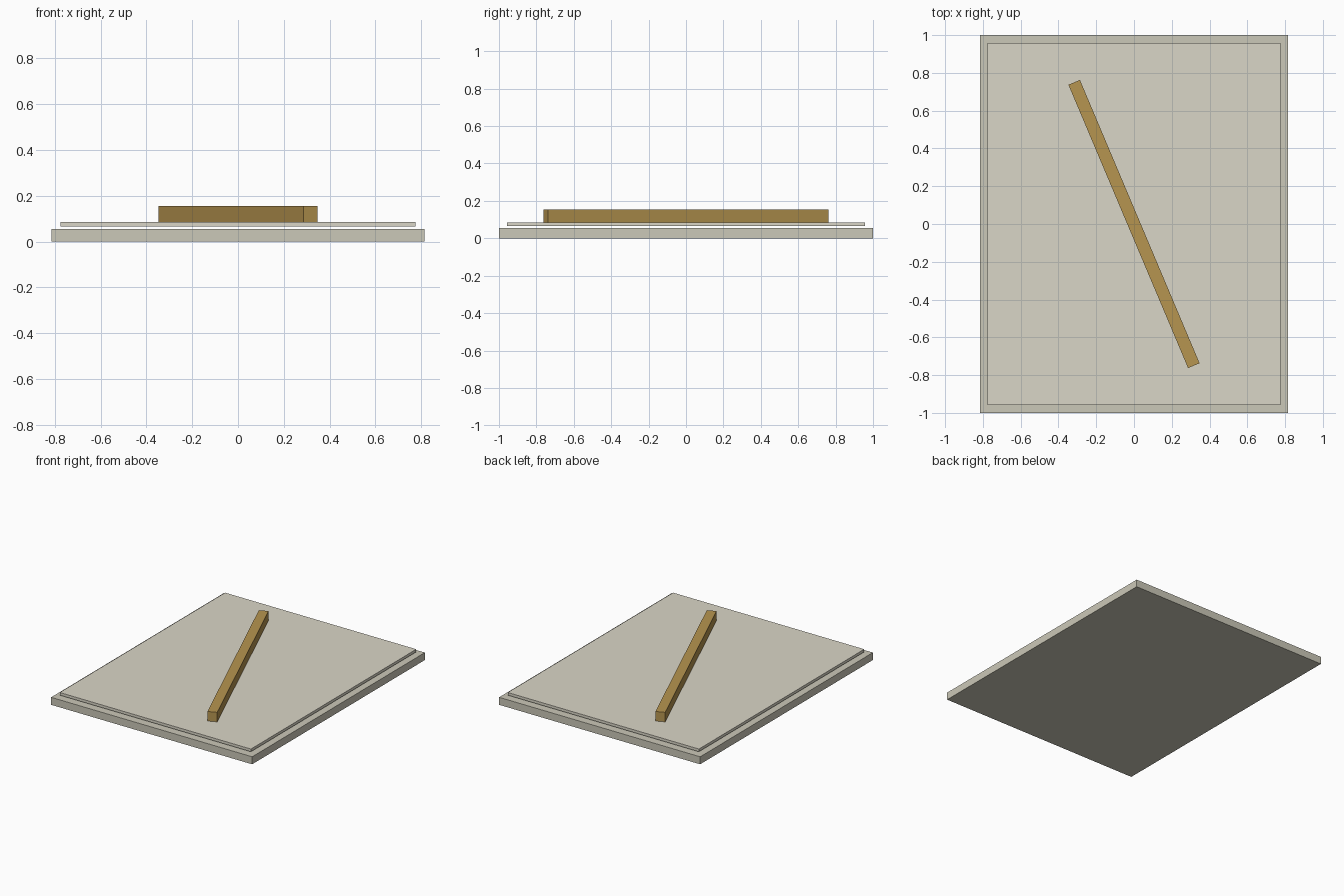
import bpy
from math import radians

if "Cube" in bpy.data.objects:
    bpy.data.objects.remove(bpy.data.objects["Cube"])


def material(name, rgb):
    mat = bpy.data.materials.new(name)
    mat.diffuse_color = (*rgb, 1.0)
    mat.use_nodes = True
    mat.node_tree.nodes["Principled BSDF"].inputs["Base Color"].default_value = mat.diffuse_color
    return mat


def slab(name, size_x, size_y, z_low, z_high, mat, angle=0.0):
    """Box centred on the z axis, spanning z_low to z_high."""
    bpy.ops.mesh.primitive_cube_add(size=1, location=(0, 0, (z_low + z_high) / 2))
    obj = bpy.context.object
    obj.name = name
    obj.scale = (size_x, size_y, z_high - z_low)
    obj.rotation_euler.z = radians(angle)
    bpy.ops.object.transform_apply(location=False, rotation=True, scale=True)
    obj.data.materials.append(mat)
    return obj


stone = material("stone", (0.60, 0.58, 0.48))
pale_stone = material("pale_stone", (0.70, 0.67, 0.57))
brass = material("brass", (0.47, 0.30, 0.08))

# Thick lower slab
slab("base_slab", 1.63, 2.0, 0.0, 0.055, stone)

# Thin inset plate, held just clear of the base by a shadow gap
slab("top_plate", 1.55, 1.915, 0.065, 0.085, pale_stone)

# Diagonal bar lying on the plate
slab("diagonal_bar", 0.066, 1.628, 0.085, 0.155, brass, angle=22.9)
